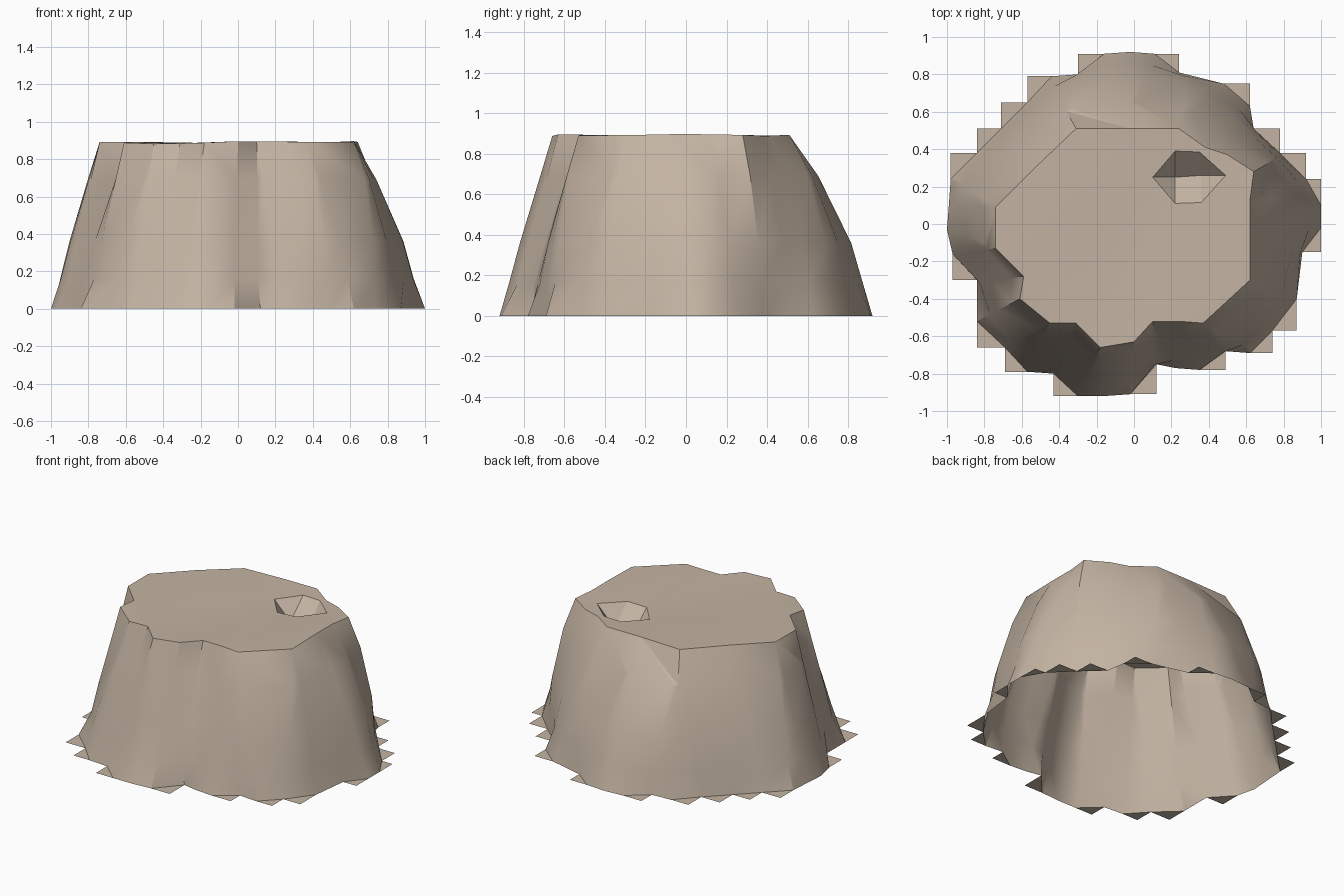
import bpy, bmesh, math
from mathutils import Vector

cube = bpy.data.objects.get("Cube")
if cube:
    bpy.data.objects.remove(cube, do_unlink=True)

mat = bpy.data.materials.new("sandy_rock")
mat.use_nodes = True
COLOR = (0.55, 0.455, 0.365, 1)
mat.diffuse_color = COLOR
mat.node_tree.nodes["Principled BSDF"].inputs["Base Color"].default_value = COLOR

# Foot and plateau outlines, counter-clockwise from the model's left
foot = [(1, -.02), (1, .1), (.92, .24), (.78, .38), (.64, .51), (.62, .63),
        (.48, .75), (.24, .81), (.11, .91), (-.02, .92), (-.16, .91), (-.3, .8),
        (-.44, .79), (-.57, .65), (-.71, .51), (-.84, .38), (-.98, .24), (-.99, .1),
        (-1, -.03), (-.97, -.16), (-.84, -.3), (-.84, -.52), (-.69, -.66), (-.57, -.79),
        (-.43, -.8), (-.3, -.92), (-.16, -.92), (-.02, -.91), (.12, -.75), (.22, -.77),
        (.35, -.78), (.49, -.68), (.62, -.69), (.74, -.57), (.87, -.4), (.9, -.15)]
plateau = [(.62, -.05), (.62, .13), (.64, .28), (.5, .37), (.38, .41), (.24, .51),
           (-.02, .51), (-.31, .51), (-.53, .3), (-.74, .09), (-.74, -.13), (-.59, -.28),
           (-.61, -.4), (-.45, -.53), (-.31, -.53), (-.18, -.66), (0, -.63), (.1, -.52),
           (.24, -.52), (.37, -.53), (.62, -.3)]
pit_rim = [(.1, .25), (.22, .39), (.35, .385), (.49, .26), (.36, .115), (.22, .11)]
pit_floor = [(.22, .25), (.36, .26)]
n, m = len(foot), len(plateau)


def top_z(x, y):
    return .888 + .012 * math.sin(5 * x + 4) * math.cos(4 * y)


def heading(p):
    return (math.atan2(p[1], p[0]) + .1) % math.tau


def angle_gap(a, b):
    return abs(Vector(a).angle_signed(Vector(b)))


bm = bmesh.new()


def face(*verts):
    return bm.faces.new(verts)


# Rings of the cliff: softened foot, drawn in towards the nearest plateau corner
def middle_ring(z, blend, bulge):
    ring = []
    for i, p in enumerate(foot):
        soft = Vector(p) * .5 + (Vector(foot[i - 1]) + Vector(foot[(i + 1) % n])) * .25
        corner = min(plateau, key=lambda c: angle_gap(p, c))
        q = soft.lerp(Vector(corner), blend)
        d = q.normalized()
        q += d * bulge * max(0, d.x * .7, d.y * .9)
        ring.append(bm.verts.new((q.x, q.y, z)))
    return ring


foot_verts = [bm.verts.new((x, y, 0)) for x, y in foot]
rings = [foot_verts, middle_ring(.16, .17, .03), middle_ring(.36, .38, .06),
         middle_ring(.69, .77, .055)]
rim = [bm.verts.new((x, y, top_z(x, y))) for x, y in plateau]

# Cliff walls
for low, high in zip(rings, rings[1:]):
    for i in range(n):
        j = (i + 1) % n
        face(low[i], low[j], high[j], high[i])

# Triangles zipping the last ring to the plateau rim
foot_heads = [heading(p) for p in foot] + [heading(foot[0]) + math.tau]
rim_heads = [heading(p) for p in plateau] + [heading(plateau[0]) + math.tau]
shoulder = rings[-1]
i = k = 0
while i < n or k < m:
    if k == m or (i < n and foot_heads[i + 1] < rim_heads[k + 1]):
        face(shoulder[i], shoulder[(i + 1) % n], rim[k % m])
        i += 1
    else:
        face(shoulder[i % n], rim[(k + 1) % m], rim[k])
        k += 1

# Flat jagged teeth around the foot
for i in range(n):
    a, b = foot_verts[i], foot_verts[(i + 1) % n]
    d = b.co - a.co
    if min(abs(d.x), abs(d.y)) > .05 and d.length < .23:
        tip = bm.verts.new((max(a.co.x, b.co.x, key=abs), max(a.co.y, b.co.y, key=abs), 0))
        face(a, tip, b)

# Pit sunk into the plateau
pit = [bm.verts.new((x, y, top_z(x, y))) for x, y in pit_rim]
west, east = [bm.verts.new((x, y, .76)) for x, y in pit_floor]
pit_faces = [face(pit[0], pit[1], west), face(pit[1], pit[2], east, west),
             face(pit[2], pit[3], east), face(pit[3], pit[4], east),
             face(pit[4], pit[5], west, east), face(pit[5], pit[0], west)]


# Plateau surface around the pit
def loop_edges(verts):
    return [bm.edges.get((v, w)) or bm.edges.new((v, w))
            for v, w in zip(verts, verts[1:] + verts[:1])]


fill = bmesh.ops.triangle_fill(bm, use_beauty=True, use_dissolve=False,
                               edges=loop_edges(rim) + loop_edges(pit))
for f in [g for g in fill["geom"] if isinstance(g, bmesh.types.BMFace)] + pit_faces:
    f.normal_update()
    if f.normal.z < 0:
        f.normal_flip()

mesh = bpy.data.meshes.new("rock_plateau")
bm.to_mesh(mesh)
bm.free()
mesh.materials.append(mat)
rock = bpy.data.objects.new("rock_plateau", mesh)
bpy.context.collection.objects.link(rock)
bpy.context.view_layer.objects.active = rock
rock.select_set(True)
bpy.ops.object.shade_smooth_by_angle(angle=math.radians(30))
